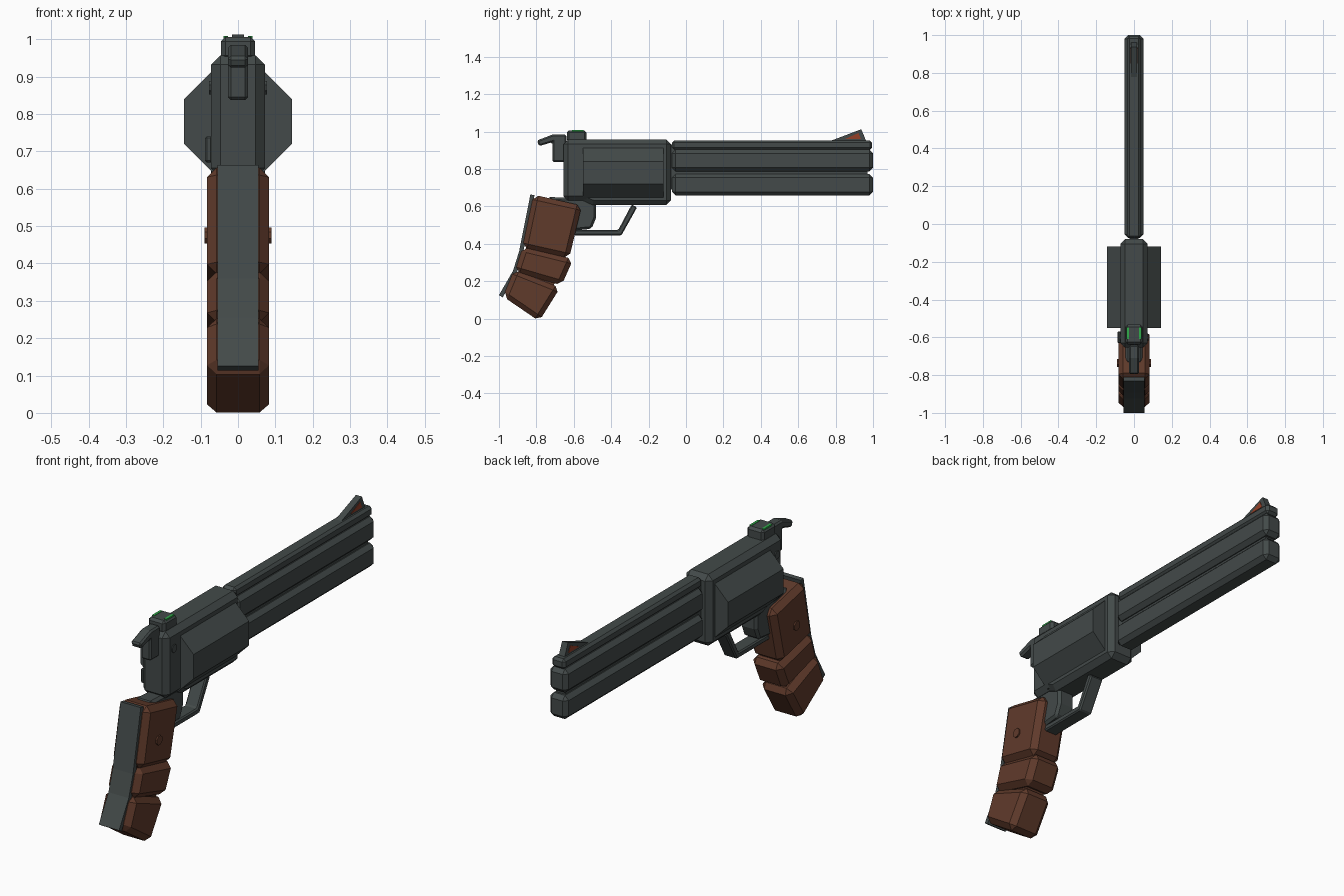
import bpy
from math import cos, sin, pi

cube = bpy.data.objects.get("Cube")
if cube:
    bpy.data.objects.remove(cube, do_unlink=True)


def material(name, rgb):
    m = bpy.data.materials.new(name)
    m.use_nodes = True
    m.diffuse_color = (*rgb, 1)
    m.node_tree.nodes["Principled BSDF"].inputs["Base Color"].default_value = (*rgb, 1)
    return m


steel = material("dark steel", (0.056, 0.068, 0.067))
wood = material("brown wood", (0.118, 0.043, 0.024))
green = material("sight green", (0.03, 0.42, 0.07))
red = material("sight red", (0.3, 0.05, 0.02))


def prism(name, profile, half, mat=steel, bevel=0.0, x=0.0):
    """Extrude a (y, z) side profile along x, with optional flat chamfers."""
    n = len(profile)
    verts = [(x + s * half, y, z) for s in (-1, 1) for y, z in profile]
    faces = [tuple(range(n)), tuple(range(2 * n - 1, n - 1, -1))]
    faces += [(i, i + n, (i + 1) % n + n, (i + 1) % n) for i in range(n)]
    return build(name, verts, faces, mat, bevel)


def build(name, verts, faces, mat, bevel):
    mesh = bpy.data.meshes.new(name)
    mesh.from_pydata(verts, [], faces)
    mesh.materials.append(mat)
    ob = bpy.data.objects.new(name, mesh)
    bpy.context.collection.objects.link(ob)
    # Make all normals point outwards
    import bmesh
    bm = bmesh.new()
    bm.from_mesh(mesh)
    bmesh.ops.recalc_face_normals(bm, faces=bm.faces)
    bm.to_mesh(mesh)
    bm.free()
    if bevel:
        mod = ob.modifiers.new("chamfer", "BEVEL")
        mod.width = bevel
        mod.segments = 1
        mod.limit_method = "ANGLE"
    return ob


def block(name, y0, y1, z0, z1, half, mat=steel, bevel=0.0, x=0.0):
    return prism(name, [(y0, z0), (y1, z0), (y1, z1), (y0, z1)], half, mat, bevel, x)


def disc(name, y, z, r, half, mat, x=0.0):
    ring = [(y + r * cos(i * pi / 4 + pi / 8), z + r * sin(i * pi / 4 + pi / 8)) for i in range(8)]
    return prism(name, ring, half, mat, 0, x)


# Frame
prism("frame", [(-0.655, 0.63), (-0.55, 0.63), (-0.5, 0.607), (-0.08, 0.607),
                (-0.08, 0.957), (-0.655, 0.957)], 0.072, bevel=0.025)
disc("frame_pin", -0.6, 0.87, 0.02, 0.077, steel)
block("release_latch", -0.63, -0.57, 0.67, 0.74, 0.01, bevel=0.005, x=-0.078)

# Eight-sided drum
ring = [(0.156 * cos(i * pi / 4 + pi / 8), 0.78 + 0.156 * sin(i * pi / 4 + pi / 8)) for i in range(8)]
build("drum", [(x, y, z) for y in (-0.55, -0.12) for x, z in ring],
      [tuple(range(8)), tuple(range(15, 7, -1))]
      + [(i, i + 8, (i + 1) % 8 + 8, (i + 1) % 8) for i in range(8)], steel, 0)

# Barrel group
block("barrel_core", -0.09, 0.97, 0.69, 0.93, 0.025)
block("upper_barrel", -0.075, 1.0, 0.787, 0.903, 0.05, bevel=0.02)
block("lower_barrel", -0.075, 1.0, 0.657, 0.773, 0.05, bevel=0.02)
block("top_rib", -0.075, 0.995, 0.902, 0.952, 0.036, bevel=0.012)

# Sights
prism("front_sight", [(0.76, 0.945), (0.965, 0.945), (0.937, 1.012)], 0.016)
for s in (-1, 1):
    prism("front_sight_inlay", [(0.85, 0.96), (0.935, 0.96), (0.922, 0.992)], 0.002, red, x=s * 0.016)
    block("rear_sight_stripe", -0.61, -0.548, 1.0, 1.008, 0.006, green, x=s * 0.033)
block("rear_sight", -0.637, -0.532, 0.945, 1.006, 0.046, bevel=0.012)

# Hammer
prism("hammer", [(-0.715, 0.837), (-0.64, 0.837), (-0.64, 0.985), (-0.71, 0.985),
                 (-0.797, 0.952), (-0.785, 0.922), (-0.715, 0.943)], 0.027, bevel=0.008)

# Trigger group
prism("trigger_housing", [(-0.74, 0.65), (-0.48, 0.64), (-0.48, 0.54),
                          (-0.505, 0.48), (-0.6, 0.47), (-0.66, 0.56)], 0.045, bevel=0.012)
prism("trigger_guard", [(-0.6, 0.445), (-0.345, 0.445), (-0.262, 0.594), (-0.29, 0.61),
                        (-0.362, 0.474), (-0.6, 0.474)], 0.035, bevel=0.006)

# Grip segments and screws
segments = [
    [(-0.815, 0.662), (-0.557, 0.604), (-0.625, 0.322), (-0.875, 0.378)],
    [(-0.872, 0.384), (-0.603, 0.318), (-0.665, 0.178), (-0.915, 0.25)],
    [(-0.918, 0.262), (-0.673, 0.165), (-0.785, -0.014), (-0.978, 0.118)],
]
for profile in segments:
    prism("grip_segment", profile, 0.083, wood, 0.026)
prism("grip_core", [(-0.8, 0.62), (-0.6, 0.58), (-0.65, 0.3), (-0.73, 0.13), (-0.9, 0.18), (-0.86, 0.36)],
      0.05, wood)
disc("grip_screw", -0.735, 0.475, 0.023, 0.09, wood)

# Back strap
prism("back_strap", [(-0.832, 0.663), (-0.892, 0.36), (-0.925, 0.255), (-1.0, 0.125), (-0.98, 0.113),
                     (-0.903, 0.25), (-0.87, 0.355), (-0.81, 0.66)], 0.055)
